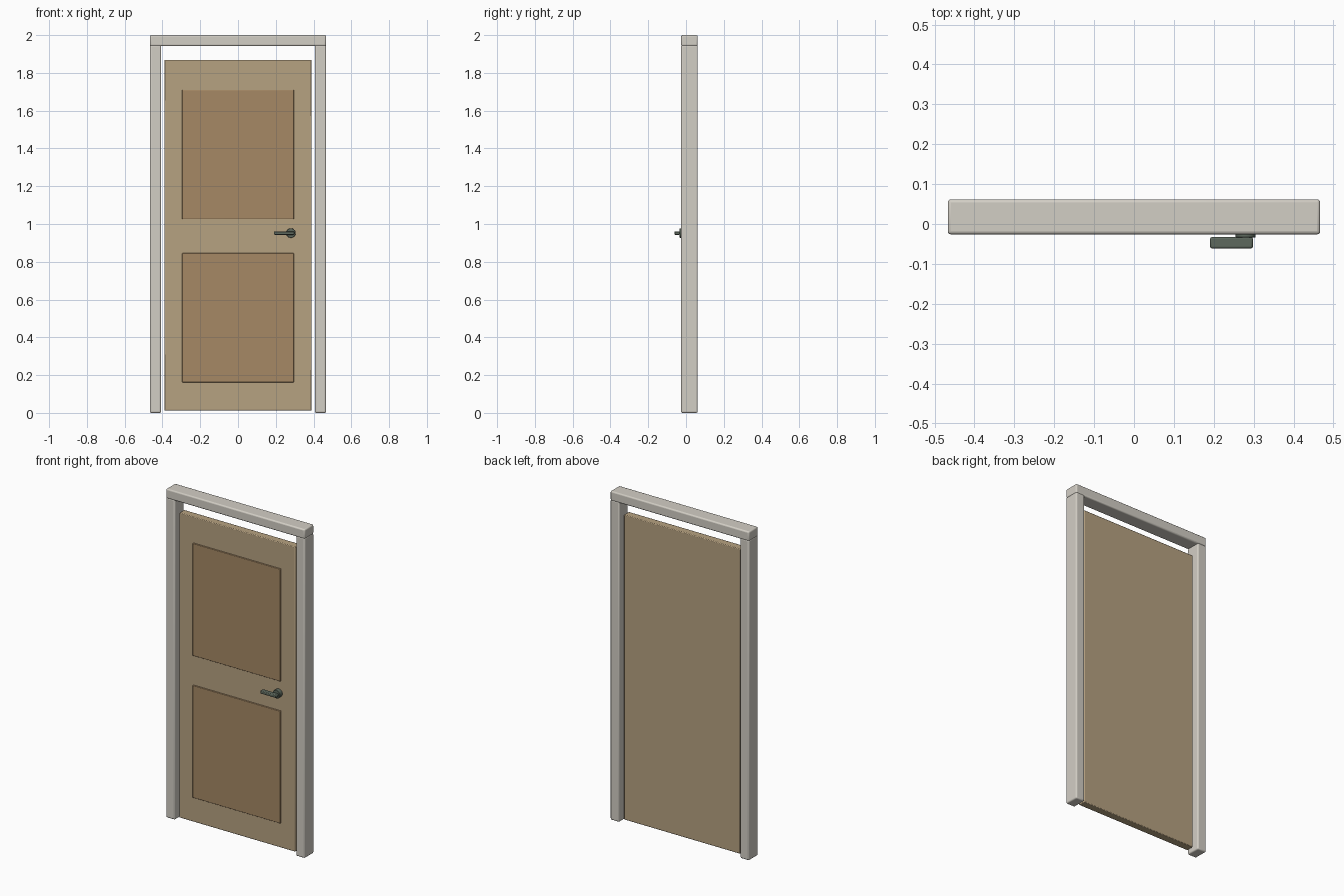
import bpy, math

if "Cube" in bpy.data.objects:
    bpy.data.objects.remove(bpy.data.objects["Cube"])


def material(name, color):
    m = bpy.data.materials.new(name)
    m.diffuse_color = (*color, 1)
    m.use_nodes = True
    m.node_tree.nodes["Principled BSDF"].inputs["Base Color"].default_value = m.diffuse_color
    return m


FRAME = material("frame_paint", (0.65, 0.62, 0.56))
WOOD = material("door_wood", (0.47, 0.36, 0.22))
PANEL = material("panel_wood", (0.38, 0.25, 0.13))
METAL = material("handle_metal", (0.11, 0.14, 0.11))


def finish(obj, name, mat, bevel, segments):
    obj.name = name
    obj.data.materials.append(mat)
    if bevel:
        mod = obj.modifiers.new("bevel", "BEVEL")
        mod.width, mod.segments = bevel, segments
        mod.limit_method = "ANGLE"
    bpy.ops.object.shade_smooth_by_angle(angle=math.radians(35))
    return obj


def box(name, mat, x, y, z, bevel=0.0, segments=2):
    """Box given as (min, max) along each axis."""
    bpy.ops.mesh.primitive_cube_add(size=1, location=[sum(r) / 2 for r in (x, y, z)])
    obj = bpy.context.object
    obj.scale = [r[1] - r[0] for r in (x, y, z)]
    bpy.ops.object.transform_apply(location=False, rotation=False, scale=True)
    return finish(obj, name, mat, bevel, segments)


def disc(name, mat, x, z, radius, y, bevel=0.0):
    """Cylinder lying along y."""
    bpy.ops.mesh.primitive_cylinder_add(
        vertices=32, radius=radius, depth=y[1] - y[0],
        location=(x, sum(y) / 2, z), rotation=(math.pi / 2, 0, 0))
    return finish(bpy.context.object, name, mat, bevel, 2)


# Frame: two jambs and a header
FY = (-0.026, 0.062)
for side, label in ((-1, "left"), (1, "right")):
    box(label + "_jamb", FRAME, sorted((side * 0.407, side * 0.467)), FY,
        (0, 1.948), 0.008, 3)
box("header", FRAME, (-0.467, 0.467), FY, (1.942, 2.0), 0.008, 3)

# Door leaf
FACE = -0.008
box("door_leaf", WOOD, (-0.39, 0.39), (FACE, 0.04), (0.013, 1.868), 0.004)

# Two raised panels on the front
for label, z in (("lower", (0.162, 0.846)), ("upper", (1.026, 1.71))):
    box(label + "_panel", PANEL, (-0.296, 0.296), (FACE - 0.007, FACE + 0.004), z, 0.003)

# Lever handle: round rose and flat lever
HX, HZ = 0.28, 0.952
disc("handle_rose", METAL, HX, HZ, 0.025, (-0.034, FACE + 0.002), 0.002)
box("handle_lever", METAL, (0.191, 0.298), (-0.061, -0.033),
    (HZ - 0.009, HZ + 0.009), 0.004)
